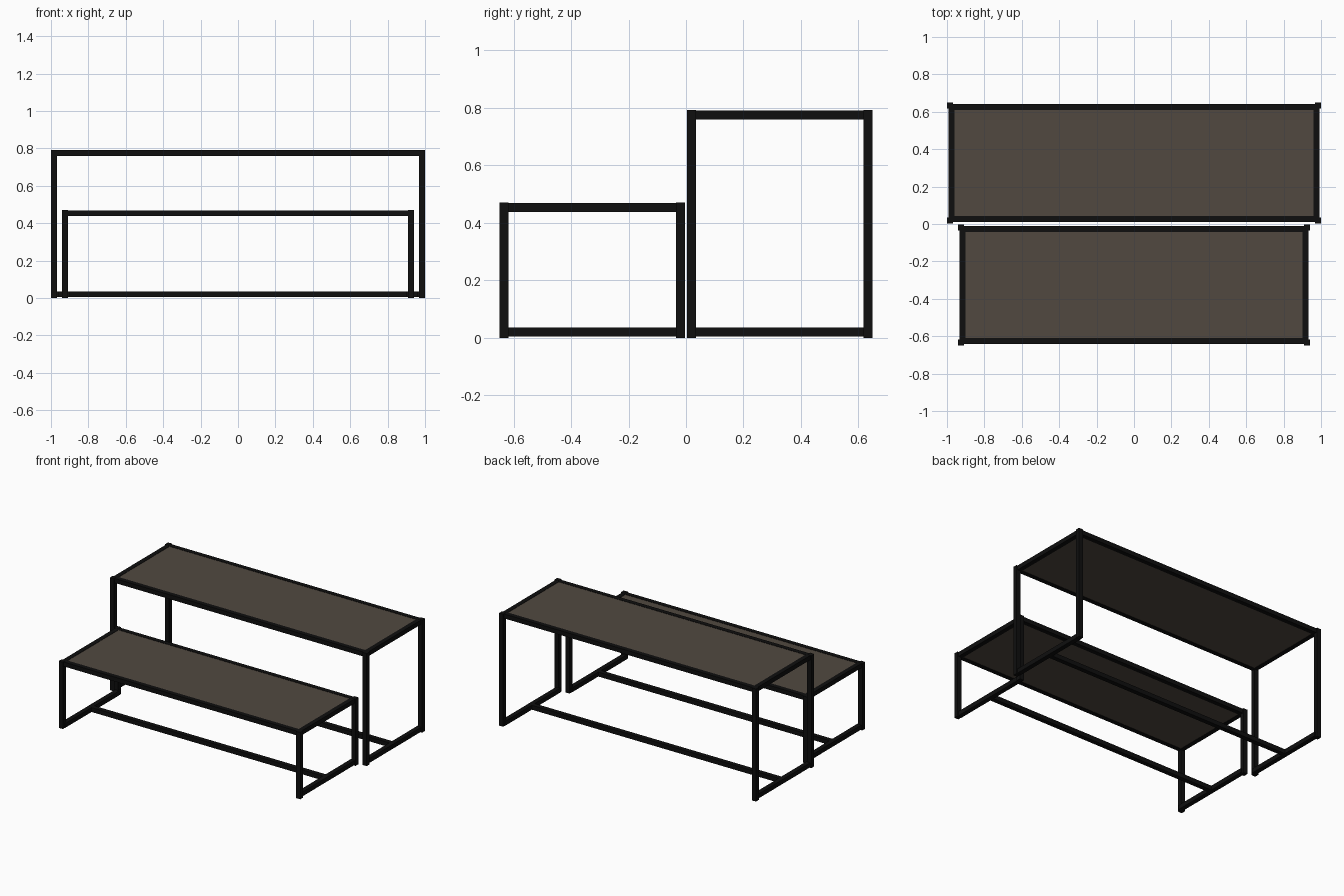
import bpy

if "Cube" in bpy.data.objects:
    bpy.data.objects.remove(bpy.data.objects["Cube"])


def make_material(name, rgb):
    m = bpy.data.materials.new(name)
    m.diffuse_color = (*rgb, 1.0)
    m.use_nodes = True
    m.node_tree.nodes["Principled BSDF"].inputs["Base Color"].default_value = m.diffuse_color
    return m


BLACK = make_material("black metal", (0.0045, 0.0045, 0.0045))
BROWN = make_material("dark brown wood", (0.083, 0.066, 0.051))


def box(name, lo, hi, mat):
    """Axis-aligned box between two corners."""
    bpy.ops.mesh.primitive_cube_add(size=1, location=[(a + b) / 2 for a, b in zip(lo, hi)])
    o = bpy.context.object
    o.name = name
    o.scale = [b - a for a, b in zip(lo, hi)]
    bpy.ops.object.transform_apply(location=False, rotation=False, scale=True)
    o.data.materials.append(mat)
    return o


T = 0.032      # tube thickness
INSET = 0.008  # rails sit slightly inside the outer faces of the legs


def unit(name, hx, y0, y1, h):
    ym = (y0 + y1) / 2
    # corner legs
    for x in (-hx, hx - T):
        for y in (y0, y1 - T):
            box(name + "_leg", (x, y, 0), (x + T, y + T, h), BLACK)
    # short side rails, top and bottom
    for x in (-hx + INSET, hx - INSET - T):
        for z in (0.005, h - T):
            box(name + "_side_rail", (x, y0 + T / 2, z), (x + T, y1 - T / 2, z + T - 0.001), BLACK)
    # long top rails
    for y in (y0 + INSET, y1 - INSET - T):
        box(name + "_long_rail", (-hx + T / 2, y, h - T), (hx - T / 2, y + T, h - 0.001), BLACK)
    # floor stretcher between the side frames
    box(name + "_stretcher", (-hx + T, ym - T / 2, 0.005), (hx - T, ym + T / 2, 0.004 + T), BLACK)
    # top panel held inside the frame
    e = INSET + T - 0.002
    box(name + "_panel", (-hx + e, y0 + e, h - T + 0.002), (hx - e, y1 - e, h - 0.003), BROWN)


unit("table", 1.0, 0.003, 0.65, 0.792)
unit("bench", 0.94, -0.65, -0.003, 0.47)
